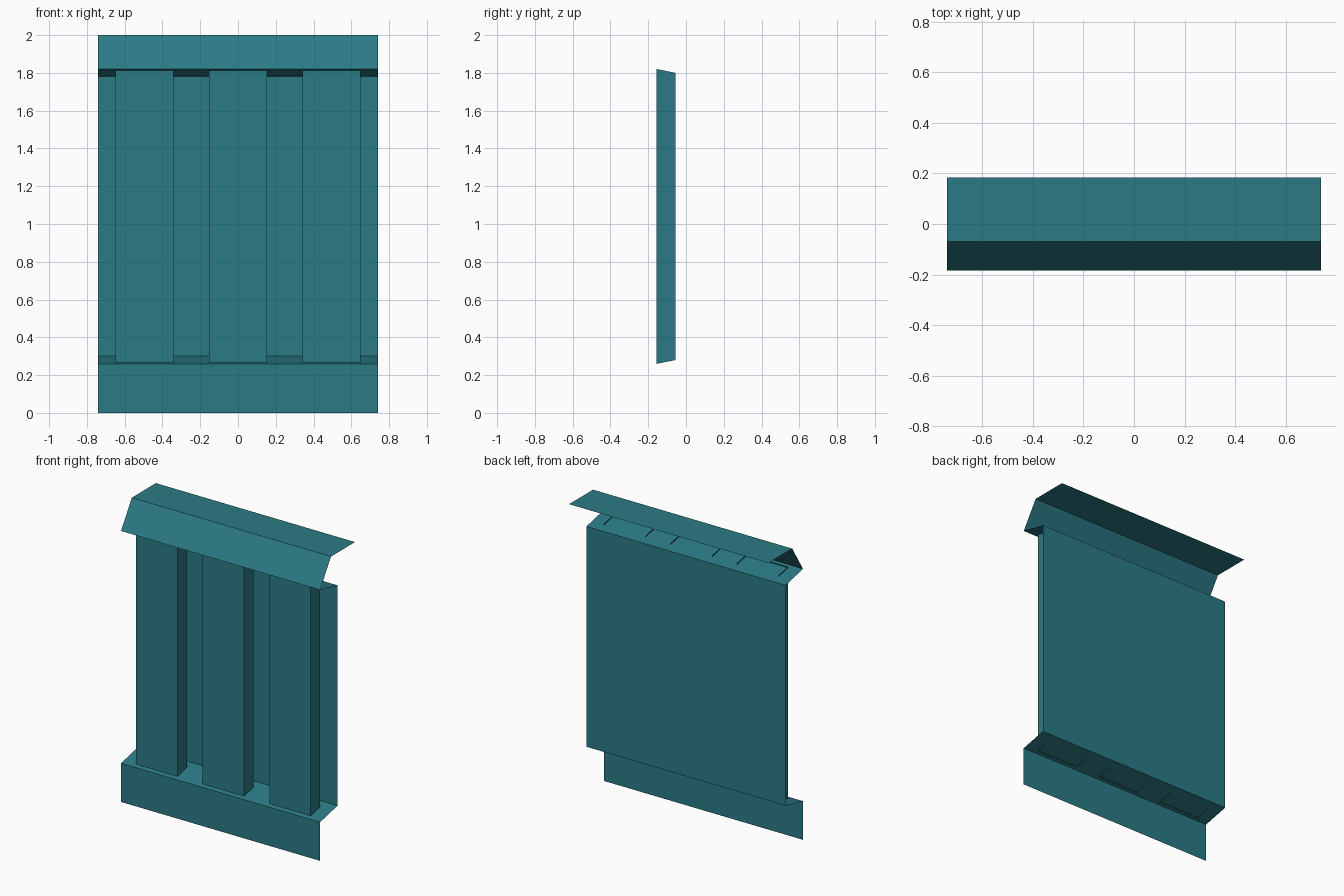
import bpy

if "Cube" in bpy.data.objects:
    bpy.data.objects.remove(bpy.data.objects["Cube"])

teal = bpy.data.materials.new("teal_paint")
teal.diffuse_color = (0.024, 0.195, 0.235, 1)
teal.use_nodes = True
teal.node_tree.nodes["Principled BSDF"].inputs["Base Color"].default_value = teal.diffuse_color


def strip(name, rows):
    """Skin a sheet between consecutive pairs of points."""
    verts = [p for pair in rows for p in pair]
    faces = [(2 * i, 2 * i + 2, 2 * i + 3, 2 * i + 1) for i in range(len(rows) - 1)]
    mesh = bpy.data.meshes.new(name)
    mesh.from_pydata(verts, [], faces)
    mesh.materials.append(teal)
    obj = bpy.data.objects.new(name, mesh)
    bpy.context.collection.objects.link(obj)
    return obj


def extrude_profile(name, profile, half_width=0.74):
    """Sweep a (y, z) profile across the full width."""
    return strip(name, [((-half_width, y, z), (half_width, y, z)) for y, z in profile])


# Thin wall sheets: cornice with soffit, back panel, plinth with sloped ledge
extrude_profile("cornice", [(0.185, 2.0), (-0.07, 2.0), (-0.185, 1.82), (0, 1.78)])
extrude_profile("back_panel", [(0, 1.78), (0, 0.30)])
extrude_profile("plinth", [(0, 0.30), (-0.185, 0.26), (-0.185, 0)])

# Three open-backed pilasters whose ends just pierce the sloped ledges
front_y, back_y, half = -0.155, -0.055, 0.154
for label, cx in (("left", -0.495), ("middle", 0), ("right", 0.495)):
    outline = [(cx - half, back_y, 0.28, 1.80), (cx - half, front_y, 0.26, 1.82),
               (cx + half, front_y, 0.26, 1.82), (cx + half, back_y, 0.28, 1.80)]
    strip(label + "_pilaster", [((x, y, lo), (x, y, hi)) for x, y, lo, hi in outline])
